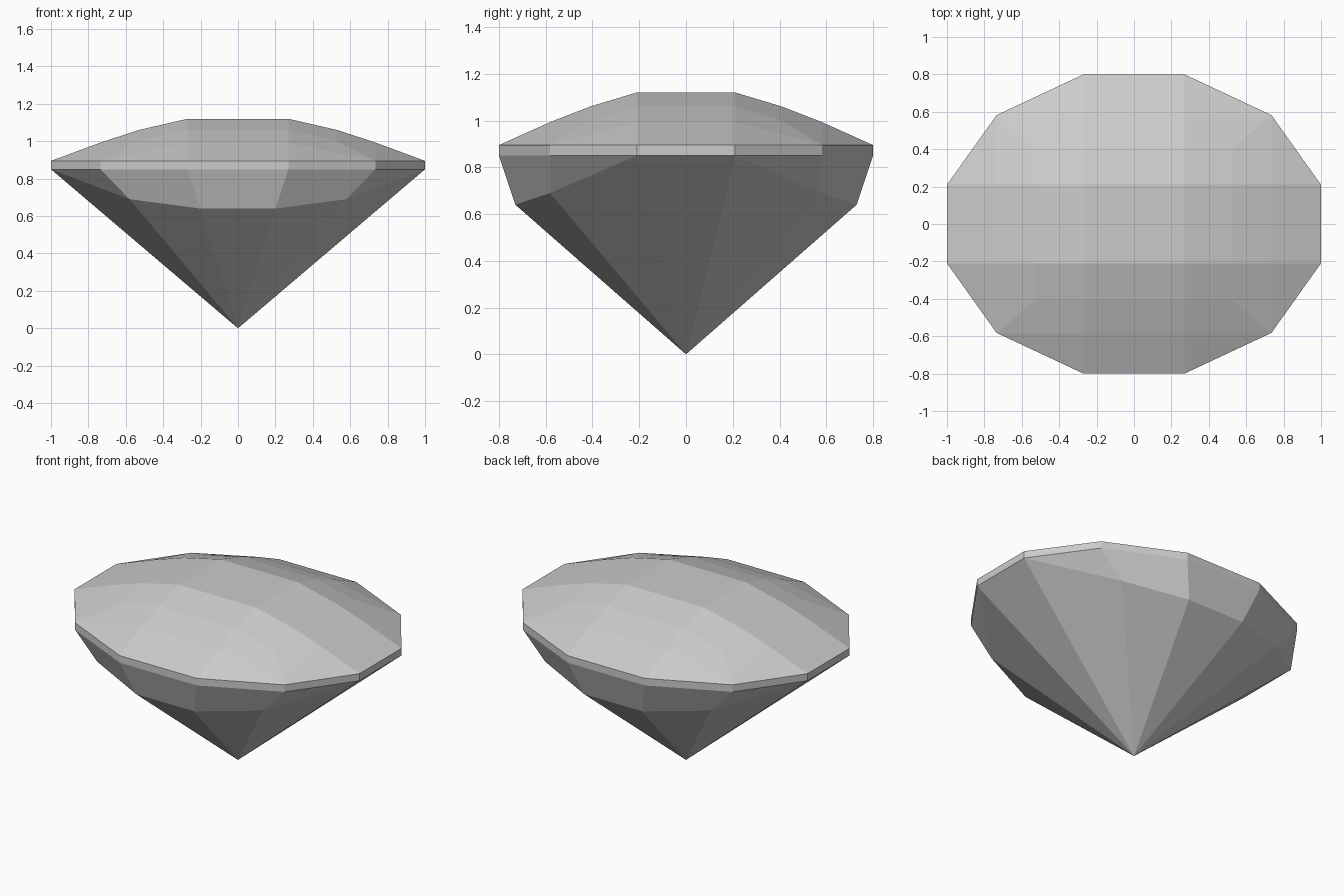
import bpy, bmesh
from mathutils import Vector

cube = bpy.data.objects.get("Cube")
if cube:
    bpy.data.objects.remove(cube, do_unlink=True)

GREY = (0.6, 0.6, 0.6, 1.0)
mat = bpy.data.materials.new("gem_grey")
mat.use_nodes = True
mat.diffuse_color = GREY
mat.node_tree.nodes["Principled BSDF"].inputs["Base Color"].default_value = GREY

# Facet lines from the centre outwards, and the crown height on each
XS = [0, 0.27, 0.53, 0.735, 1]
YS = [0, 0.21, 0.41, 0.582, 0.8]
ZS = [1.12, 1.12, 1.06, 0.993, 0.895]
TOP, BOTTOM = 0.895, 0.85
INSIDE = Vector((0, 0, 0.8))


def build(name, quarter):
    """Mirror a quarter of facets into a whole flat-shaded shell."""
    bm = bmesh.new()
    for face in quarter:
        for sx in (1, -1):
            for sy in (1, -1):
                bm.faces.new([bm.verts.new((x * sx, y * sy, z)) for x, y, z in face])
    bmesh.ops.remove_doubles(bm, verts=bm.verts[:], dist=0.0005)
    bmesh.ops.dissolve_limit(bm, angle_limit=0.002, verts=bm.verts[:], edges=bm.edges[:])
    bm.normal_update()
    for f in bm.faces:
        if f.normal.dot(f.calc_center_median() - INSIDE) < 0:
            f.normal_flip()
    mesh = bpy.data.meshes.new(name)
    bm.to_mesh(mesh)
    bm.free()
    mesh.materials.append(mat)
    obj = bpy.data.objects.new(name, mesh)
    bpy.context.collection.objects.link(obj)


def crown_point(i, j):
    z = {(2, 2): 1.0, (3, 3): TOP}.get((i, j), ZS[max(i, j)])
    return XS[i], YS[j], z


# Crown: table, straight bands along both axes, and corner facets
cells = [[(0, 0), (1, 0), (1, 1), (0, 1)], [(1, 1), (2, 1), (2, 2), (1, 2)]]
side = [[(i, 0), (i + 1, 0), (i + 1, 1), (i, 1)] for i in (1, 2, 3)]
side += [[(2, 1), (3, 1), (3, 3), (2, 2)], [(3, 1), (4, 1), (3, 3)]]
cells += side + [[(j, i) for i, j in cell] for cell in side]
build("crown", [[crown_point(i, j) for i, j in cell] for cell in cells])

# Girdle: thin upright band
outline = [(XS[i], YS[j]) for i, j in [(4, 0), (4, 1), (3, 3), (1, 4), (0, 4)]]
build("girdle", [[(*a, BOTTOM), (*b, BOTTOM), (*b, TOP), (*a, TOP)]
                 for a, b in zip(outline, outline[1:])])

# Pavilion: upper break facets and long facets meeting at the point
rim = [(*p, BOTTOM) for p in outline]
tip = (0, 0, 0)
corner, mid, centre = (0.58, 0.582, 0.69), (0.2, 0.73, 0.64), (0, 0.73, 0.64)
build("pavilion", [
    [rim[0], rim[1], tip],
    [rim[1], corner, tip],
    [corner, mid, tip],
    [mid, centre, tip],
    [rim[1], rim[2], corner],
    [rim[2], rim[3], mid, corner],
    [rim[3], rim[4], centre, mid],
])
